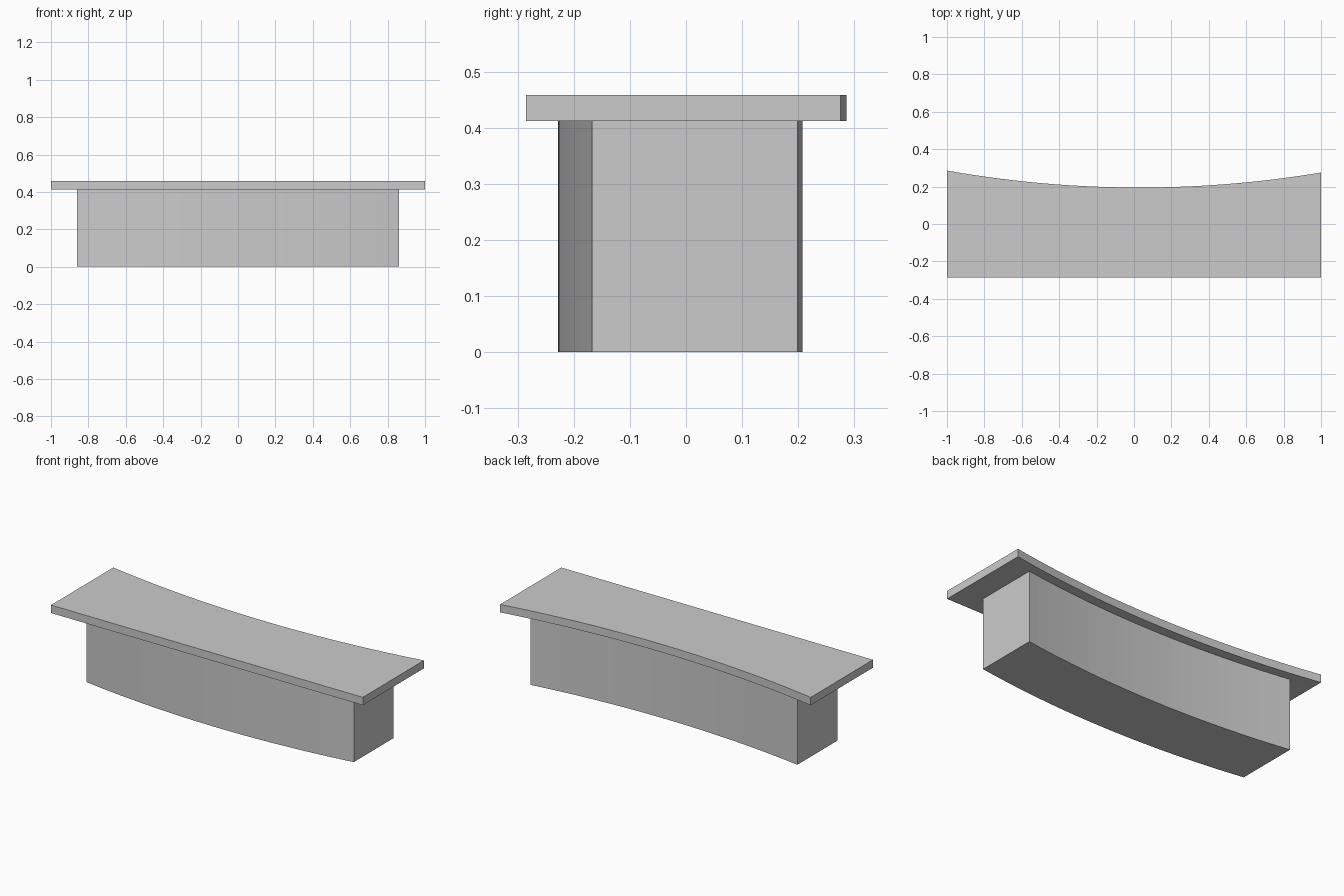
import bpy, bmesh, math

cube = bpy.data.objects.get("Cube")
if cube:
    bpy.data.objects.remove(cube)

GREY = (0.6, 0.6, 0.6, 1.0)
mat = bpy.data.materials.new("plain grey")
mat.use_nodes = True
mat.diffuse_color = GREY
mat.node_tree.nodes["Principled BSDF"].inputs["Base Color"].default_value = GREY

ARC_X = 0.03      # x where the arcs come nearest the front
SEGMENTS = 28


def arc(half_width, y_low, radius):
    """Points of a shallow arc from -half_width to +half_width."""
    pts = []
    for i in range(SEGMENTS + 1):
        x = -half_width + 2 * half_width * i / SEGMENTS
        d = x - ARC_X
        pts.append((x, y_low + radius - math.sqrt(radius ** 2 - d ** 2)))
    return pts


def extrude_outline(name, outline, z0, z1):
    """Closed prism from a counter-clockwise plan outline."""
    bm = bmesh.new()
    face = bm.faces.new([bm.verts.new((x, y, z0)) for x, y in outline])
    ext = bmesh.ops.extrude_face_region(bm, geom=[face], use_keep_orig=True)
    verts = [g for g in ext["geom"] if isinstance(g, bmesh.types.BMVert)]
    bmesh.ops.translate(bm, verts=verts, vec=(0, 0, z1 - z0))
    bmesh.ops.recalc_face_normals(bm, faces=bm.faces)
    mesh = bpy.data.meshes.new(name)
    bm.to_mesh(mesh)
    bm.free()
    mesh.materials.append(mat)
    obj = bpy.data.objects.new(name, mesh)
    bpy.context.collection.objects.link(obj)
    return obj


# Curved counter body: bowed front, parallel hollow back
body = arc(0.86, -0.228, 5.7) + arc(0.86, 0.139, 5.8)[::-1]
extrude_outline("counter_body", body, 0.0, 0.412)

# Overhanging top: straight front edge, hollow back edge
top = [(-1.0, -0.285), (1.0, -0.285)] + arc(1.0, 0.195, 5.9)[::-1]
extrude_outline("counter_top", top, 0.412, 0.458)
